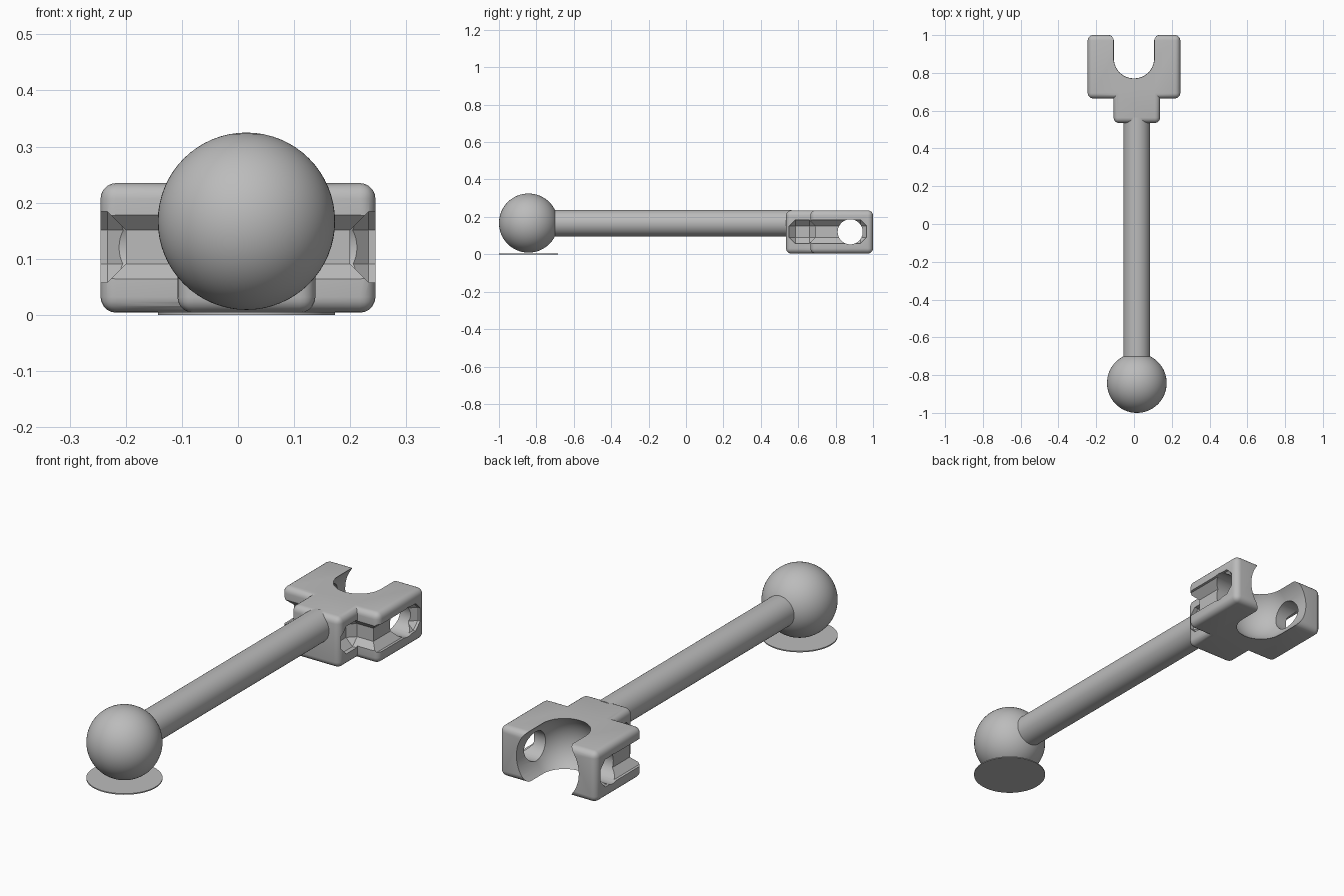
import bpy
import bmesh
from math import radians
from mathutils import Matrix, Vector

if "Cube" in bpy.data.objects:
    bpy.data.objects.remove(bpy.data.objects["Cube"])

grey = bpy.data.materials.new("plain_grey")
grey.use_nodes = True
colour = (0.5, 0.5, 0.5, 1)
grey.diffuse_color = colour
grey.node_tree.nodes["Principled BSDF"].inputs["Base Color"].default_value = colour

AXIS_X = 0.015      # ball and rod sit slightly off centre
BALL = Vector((AXIS_X, -0.842, 0.167))
SOCKET = Vector((0, 0.878, 0.12))
BALL_R = 0.158
ALONG_Y = Matrix.Rotation(radians(90), 4, "X")
ALONG_X = Matrix.Rotation(radians(90), 4, "Y")


def finish(bm, name):
    bmesh.ops.recalc_face_normals(bm, faces=bm.faces)
    mesh = bpy.data.meshes.new(name)
    bm.to_mesh(mesh)
    bm.free()
    obj = bpy.data.objects.new(name, mesh)
    bpy.context.collection.objects.link(obj)
    mesh.materials.append(grey)
    return obj


def box(name, low, high, bevel, segments):
    low, high = Vector(low), Vector(high)
    bm = bmesh.new()
    place = Matrix.Translation((low + high) / 2) @ Matrix.Diagonal((*(high - low), 1))
    bmesh.ops.create_cube(bm, size=1, matrix=place)
    bmesh.ops.bevel(bm, geom=bm.edges[:], offset=bevel, segments=segments,
                    profile=0.5, affect="EDGES")
    return finish(bm, name)


def cylinder(name, centre, radius, depth, turn=Matrix(), segments=48):
    bm = bmesh.new()
    bmesh.ops.create_cone(bm, cap_ends=True, segments=segments, radius1=radius,
                          radius2=radius, depth=depth,
                          matrix=Matrix.Translation(centre) @ turn)
    return finish(bm, name)


def combine(target, other, operation):
    mod = target.modifiers.new(operation.lower(), "BOOLEAN")
    mod.operation, mod.object, mod.solver = operation, other, "EXACT"
    bpy.context.view_layer.objects.active = target
    bpy.ops.object.modifier_apply(modifier=mod.name)
    bpy.data.objects.remove(other)


def smooth(obj):
    bpy.ops.object.select_all(action="DESELECT")
    obj.select_set(True)
    bpy.context.view_layer.objects.active = obj
    bpy.ops.object.shade_smooth_by_angle(angle=radians(30))


# Ball end
bm = bmesh.new()
bmesh.ops.create_uvsphere(bm, u_segments=64, v_segments=32, radius=BALL_R,
                          matrix=Matrix.Translation(BALL))
ball = finish(bm, "ball")

# Rod and the thin base disc below the ball
rod = cylinder("rod", (AXIS_X, -0.1, BALL.z), 0.071, 1.33, ALONG_Y)
disc = cylinder("base_disc", (AXIS_X, BALL.y, 0.0025), BALL_R, 0.005, segments=64)

# Socket bracket: rounded wide block joined to a rounded neck
bracket = box("socket_bracket", (-0.245, 0.665, 0.004), (0.245, 1, 0.235), 0.028, 5)
neck = box("neck", (AXIS_X - 0.123, 0.535, 0.004), (AXIS_X + 0.123, 0.76, 0.235), 0.028, 5)
combine(bracket, neck, "UNION")

# Chamfered grooves in both sides, with a round hole through each arm
for side in (-1, 1):
    for name, inner, start, end in (("arm_groove", 0.2, 0.5, 0.966),
                                    ("neck_groove", 0.07 + side * AXIS_X, 0.552, 0.692)):
        xs = sorted((side * inner, side * 0.4))
        if name == "arm_groove":
            start = 0.6
        combine(bracket, box(name, (xs[0], start, 0.058), (xs[1], end, 0.184), 0.033, 1),
                "DIFFERENCE")
combine(bracket, cylinder("cross_hole", SOCKET, 0.067, 0.8, ALONG_X), "DIFFERENCE")

# Round-bottomed socket, open towards the back
bm = bmesh.new()
bmesh.ops.create_uvsphere(bm, u_segments=64, v_segments=32, radius=BALL_R,
                          matrix=Matrix.Translation(SOCKET) @ ALONG_Y)
bmesh.ops.delete(bm, geom=[v for v in bm.verts if v.co.y > SOCKET.y + 0.001],
                 context="VERTS")
rim = [e for e in bm.edges if e.is_boundary]
new = bmesh.ops.extrude_edge_only(bm, edges=rim)["geom"]
bmesh.ops.translate(bm, vec=(0, 0.3, 0),
                    verts=[g for g in new if isinstance(g, bmesh.types.BMVert)])
bmesh.ops.holes_fill(bm, edges=[e for e in bm.edges if e.is_boundary], sides=0)
combine(bracket, finish(bm, "socket_cutter"), "DIFFERENCE")

for part in (ball, rod, disc, bracket):
    smooth(part)
